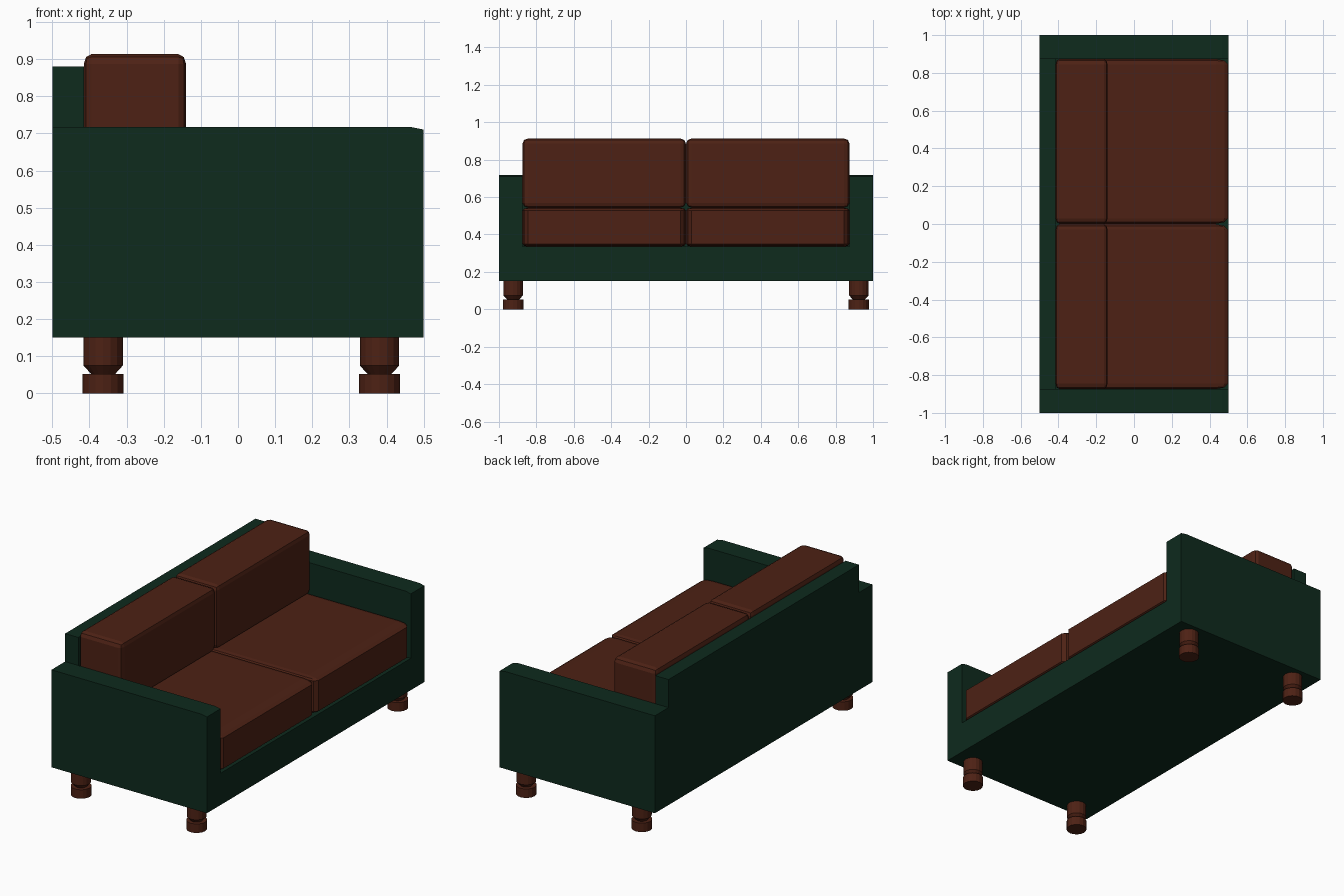
import bpy, bmesh, math
from mathutils import Vector

if "Cube" in bpy.data.objects:
    bpy.data.objects.remove(bpy.data.objects["Cube"])


def material(name, rgb):
    m = bpy.data.materials.new(name)
    m.diffuse_color = (*rgb, 1)
    m.use_nodes = True
    m.node_tree.nodes["Principled BSDF"].inputs["Base Color"].default_value = m.diffuse_color
    return m


GREEN = material("green_fabric", (0.0044, 0.0235, 0.0125))
BROWN = material("brown_leather", (0.075, 0.0155, 0.0072))


def finish(bm, name, mat):
    bmesh.ops.recalc_face_normals(bm, faces=bm.faces[:])
    me = bpy.data.meshes.new(name)
    bm.to_mesh(me)
    bm.free()
    me.materials.append(mat)
    ob = bpy.data.objects.new(name, me)
    bpy.context.collection.objects.link(ob)
    return ob


def slab(name, profile, y0, y1):
    """Extrude an x-z profile from y0 to y1."""
    bm = bmesh.new()
    face = bm.faces.new([bm.verts.new((x, y0, z)) for x, z in profile])
    ext = bmesh.ops.extrude_face_region(bm, geom=[face])["geom"]
    verts = [v for v in ext if isinstance(v, bmesh.types.BMVert)]
    bmesh.ops.translate(bm, verts=verts, vec=(0, y1 - y0, 0))
    return finish(bm, name, GREEN)


def cushion(name, lo, hi, rounding):
    """Bevelled block; rounding is the bevel length along each axis."""
    lo, hi = Vector(lo), Vector(hi)
    bm = bmesh.new()
    bmesh.ops.create_cube(bm, size=1)
    # Bevel by one unit in stretched space, then scale back
    bmesh.ops.scale(bm, verts=bm.verts[:], vec=[(h - l) / r for l, h, r in zip(lo, hi, rounding)])
    bmesh.ops.bevel(bm, geom=bm.edges[:], offset=1, segments=2, profile=0.5, affect='EDGES')
    bmesh.ops.scale(bm, verts=bm.verts[:], vec=rounding)
    bmesh.ops.translate(bm, verts=bm.verts[:], vec=(lo + hi) / 2)
    return finish(bm, name, BROWN)


def leg(name, x, y, sides=16):
    """Turned leg: lathe a radius-height profile."""
    profile = [(0.055, 0), (0.055, 0.052), (0.032, 0.052), (0.053, 0.075), (0.053, 0.152)]
    bm = bmesh.new()
    rings = [[bm.verts.new((x + r * math.cos(2 * math.pi * i / sides),
                            y + r * math.sin(2 * math.pi * i / sides), z))
              for i in range(sides)] for r, z in profile]
    for a, b in zip(rings, rings[1:]):
        for i in range(sides):
            j = (i + 1) % sides
            bm.faces.new((a[i], a[j], b[j], b[i]))
    bm.faces.new(rings[0])
    bm.faces.new(rings[-1])
    return finish(bm, name, BROWN)


# Frame: base and back sit between the arms
slab("base", [(-0.5, 0.15), (0.5, 0.15), (0.5, 0.335), (-0.5, 0.335)], -0.875, 0.875)
slab("back", [(-0.5, 0.335), (-0.415, 0.335), (-0.415, 0.88), (-0.5, 0.88)], -0.875, 0.875)

arm = [(-0.5, 0.15), (0.5, 0.15), (0.5, 0.71), (0.465, 0.717), (-0.5, 0.717)]
for side, s in (("left", -1), ("right", 1)):
    # Arms
    slab(f"{side}_arm", arm, s * 0.875, s * 1.0)
    # Cushions
    y0, y1 = sorted((s * 0.001, s * 0.874))
    cushion(f"{side}_seat_cushion", (-0.415, y0, 0.335), (0.497, y1, 0.543), (0.064, 0.029, 0.015))
    cushion(f"{side}_back_cushion", (-0.415, y0, 0.543), (-0.14, y1, 0.913), (0.02, 0.029, 0.026))
    # Legs
    leg(f"{side}_rear_leg", -0.363, s * 0.924)
    leg(f"{side}_front_leg", 0.381, s * 0.924)
